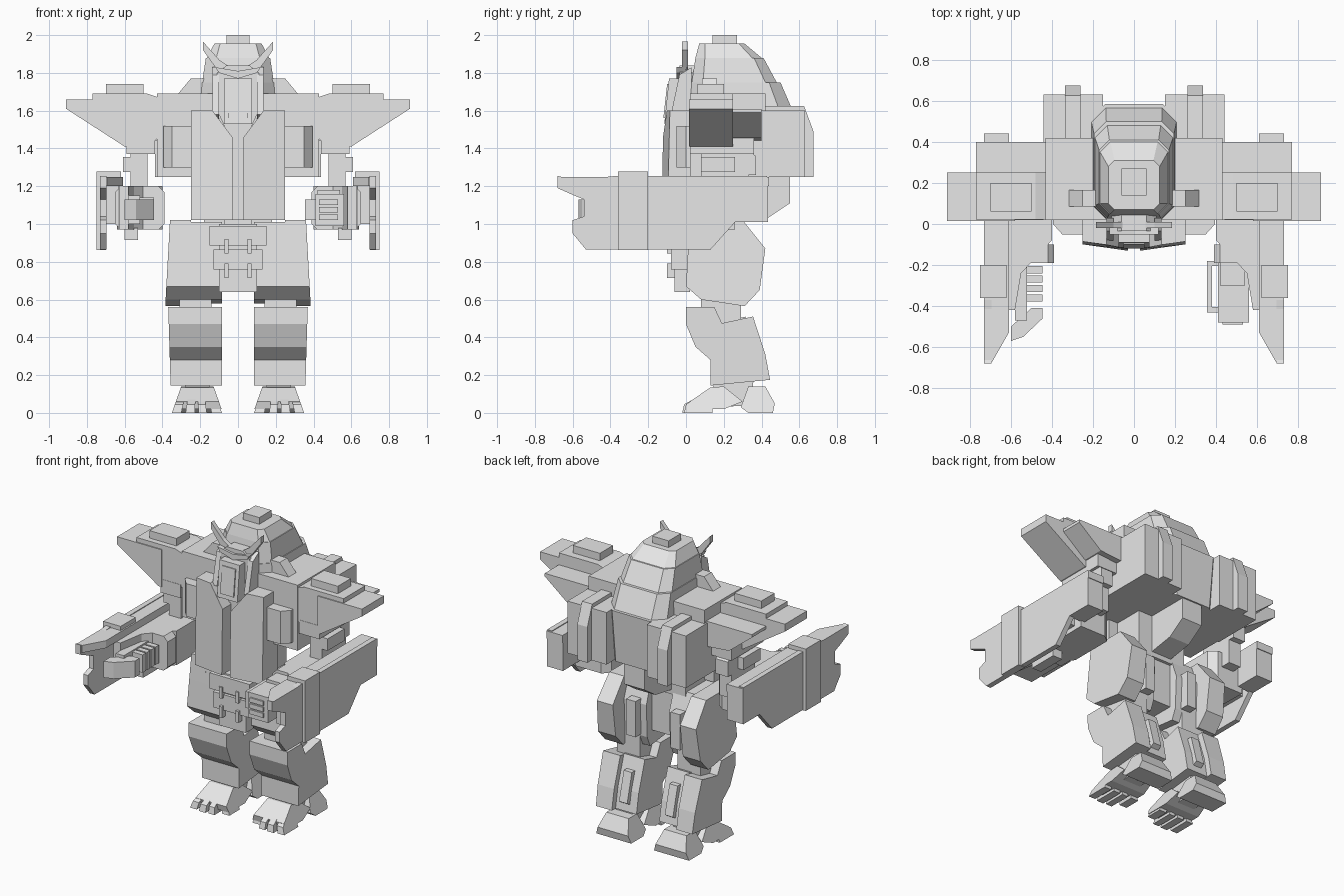
import bpy, bmesh, math

mat = bpy.data.materials.new("light_grey")
mat.diffuse_color = (0.8, 0.8, 0.8, 1)


def build(name, rings):
    """Closed skin through equally sized rings of points."""
    bm = bmesh.new()
    loops = [[bm.verts.new(p) for p in r] for r in rings]
    n = len(loops[0])
    for a, b in zip(loops, loops[1:]):
        for i in range(n):
            bm.faces.new((a[i], a[(i + 1) % n], b[(i + 1) % n], b[i]))
    bm.faces.new(loops[0])
    bm.faces.new(loops[-1])
    bmesh.ops.recalc_face_normals(bm, faces=bm.faces)
    me = bpy.data.meshes.new(name)
    bm.to_mesh(me)
    bm.free()
    me.materials.append(mat)
    ob = bpy.data.objects.new(name, me)
    bpy.context.collection.objects.link(ob)
    return ob


def prism(name, axis, pts, levels, both=False, tweak=None):
    """Profile swept along an axis, optionally mirrored and reshaped point by point."""
    for s in ((1, -1) if both else (1,)):
        rings = []
        for d in levels:
            ring = []
            for u, v in pts:
                p = {'x': (d, u, v), 'y': (u, d, v), 'z': (u, v, d)}[axis]
                p = tweak(*p) if tweak else p
                ring.append((p[0] * s, p[1], p[2]))
            rings.append(ring)
        build(name + ("" if not both else "_right" if s > 0 else "_left"), rings)


def box(name, x, y, z, both=False):
    prism(name, 'z', [(x[0], y[0]), (x[1], y[0]), (x[1], y[1]), (x[0], y[1])], z, both)


def tier(name, low, high):
    """Tapered block with cut corners; each end is (z, half width, front, back, cut)."""
    rings = []
    for z, w, f, b, c in (low, high):
        h = [(w - c, f), (w, f + c), (w, b - c), (w - c, b)]
        rings.append([(x, y, z) for x, y in h + [(-x, y) for x, y in reversed(h)]])
    build(name, rings)


# Hooded head in stacked tiers
tier("hood_base", (1.25, .2, .02, .56, .07), (1.6, .21, .02, .585, .07))
tier("hood_lower", (1.6, .207, .02, .565, .07), (1.75, .195, .03, .5, .06))
tier("hood_middle", (1.75, .19, .03, .48, .06), (1.88, .17, .05, .41, .05))
tier("hood_upper", (1.88, .165, .05, .4, .05), (1.955, .125, .07, .31, .03))
box("hood_cap", (-.06, .06), (.14, .27), (1.95, 2.0))

# Face, cheeks and crest
prism("face", 'y', [(-.11, 1.8), (-.11, 1.6), (-.05, 1.47), (.05, 1.47), (.11, 1.6), (.11, 1.8),
                    (.06, 1.84), (-.06, 1.84)], [-.035, .06])
prism("mask", 'x', [(-.09, 1.77), (-.115, 1.53), (-.03, 1.53), (-.03, 1.77)], [-.075, .075])
prism("mask_panel", 'x', [(-.1, 1.74), (-.12, 1.56), (-.08, 1.56), (-.08, 1.74)], [-.05, .05])
prism("cheek", 'x', [(-.035, 1.79), (.03, 1.83), (.03, 1.55), (-.08, 1.58)], [.1, .135], True)
prism("brow", 'y', [(0, 1.77), (.1, 1.8), (.12, 1.83), (0, 1.81)], [-.05, 0], True)
prism("crest", 'y', [(.01, 1.76), (.12, 1.83), (.185, 1.92), (.185, 1.965), (.1, 1.87), (.01, 1.81)],
      [-.02, .01], True)

# Chest with open coat plates
box("chest", (-.43, .43), (.02, .42), (1.25, 1.69))
prism("coat_plate", 'y', [(.03, 1.02), (.25, 1.02), (.25, 1.6), (.135, 1.6), (.03, 1.46)], [-.13, .06], True,
      lambda x, y, z: (x, y + (.14 * (x - .03) + .04 * max(0, z - 1.25) if y < 0 else 0), z))
box("coat_lining", (-.1, .1), (-.03, .1), (1.02, 1.5))
prism("chest_pocket", 'z', [(.25, .03), (.25, -.05), (.35, -.05), (.395, 0), (.395, .03)], [1.3, 1.52], True)
prism("collar_fin", 'y', [(.15, 1.68), (.325, 1.68), (.25, 1.77), (.15, 1.77)], [.085, .165], True)

# Backpack
box("backpack", (.15, .44), (.28, .63), (1.25, 1.6), True)
prism("backpack_rib", 'x', [(.36, 1.25), (.36, 1.625), (.625, 1.625), (.675, 1.49), (.675, 1.25)],
      [.26, .335], True)

# Waist and front apron
prism("waist", 'x', [(.02, .95), (.02, 1.26), (.55, 1.26), (.55, 1.11), (.43, 1.03), (.25, 1.0)], [-.075, .075])
box("waist_core", (-.18, .18), (.03, .26), (.97, 1.26))
box("pelvis", (-.1, .1), (.0, .24), (.68, 1.0))
box("apron", (-.1, .1), (-.06, .02), (.64, 1.0))
box("apron_top", (-.15, .15), (-.09, .02), (.885, .99))
box("apron_middle", (-.13, .13), (-.08, .02), (.76, .865))
for z in (.74, .87):
    box("apron_clip", (.05, .072), (-.1, -.05), (z - .025, z + .05), True)

# Shoulders: raised front wing and lower rear wing
prism("shoulder", 'y', [(.42, 1.46), (.42, 1.67), (.48, 1.69), (.77, 1.69), (.77, 1.53), (.6, 1.41), (.47, 1.41)],
      [.022, .25], True)
prism("shoulder_wing", 'y', [(.58, 1.41), (.58, 1.66), (.91, 1.66), (.91, 1.61), (.6, 1.41)], [.015, .25], True)
prism("rear_wing", 'y', [(.42, 1.44), (.42, 1.61), (.77, 1.61), (.77, 1.59), (.6, 1.455)], [.24, .4], True)
box("shoulder_cap", (.5, .7), (.06, .2), (1.69, 1.74), True)
box("shoulder_joint", (.44, .59), (.02, .36), (1.37, 1.46), True)

# Arms
prism("elbow", 'x', [(.12, 1.26), (.12, 1.33), (.16, 1.39), (.33, 1.39), (.37, 1.36), (.37, 1.26)],
      [.48, .57], True)
box("elbow_guard", (.5, .61), (.08, .26), (1.275, 1.355), True)
box("upper_arm", (.48, .57), (.08, .33), (1.1, 1.38), True)
prism("forearm", 'z', [(.4, .22), (.4, -.08), (.55, -.24), (.58, -.42), (.63, -.42), (.64, .26), (.45, .26)],
      [.97, 1.2], True)
box("forearm_keel", (.53, .6), (-.25, -.05), (.915, .98), True)
prism("wrist_cuff", 'y', [(.39, 1.0), (.42, .97), (.62, .97), (.65, 1.0), (.65, 1.17), (.62, 1.2), (.42, 1.2),
                          (.39, 1.17)], [-.19, -.1], True)

# Arm shields with notched front ends and a closed rear wall
side = [(-.68, 1.255), (-.59, 1.23), (-.37, 1.255), (.43, 1.255), (.43, 1.01), (.26, 1.01), (.13, .865),
        (-.53, .865), (-.6, .95), (-.6, 1.02), (-.54, 1.04), (-.54, 1.13), (-.59, 1.15), (-.68, 1.19)]
prism("arm_shield", 'x', side, [.695, .73], True)
prism("shield_lip", 'z', [(.61, .44), (.61, -.53), (.69, -.67), (.73, -.67), (.73, .44)], [1.2, 1.25], True)
box("shield_rear", (.61, .73), (.25, .435), (1.01, 1.24), True)
box("shield_band", (.7, .75), (-.36, -.2), (.862, 1.275), True)
box("shield_band_top", (.62, .75), (-.36, -.2), (1.23, 1.278), True)
box("shield_mount", (.6, .7), (-.1, .2), (1.0, 1.2), True)

# Gripping fist on one side
box("fist", (.41, .56), (-.48, -.13), (.99, 1.16))
box("fist_thumb", (.42, .54), (-.3, -.13), (1.12, 1.18))
for z in (1.02, 1.06, 1.1):
    box("fist_finger", (.43, .53), (-.49, -.4), (z, z + .03))
box("guard_bar", (.355, .38), (-.43, -.18), (1.02, 1.13))
for y in (-.43, -.205):
    box("guard_end", (.36, .42), (y, y + .025), (1.02, 1.13))

# Open hand on the other side
box("palm", (-.58, -.52), (-.47, -.15), (1.0, 1.15))
for i in range(4):
    box("finger", (-.53, -.445), (-.24 - i * .046, -.205 - i * .046), (1.02, 1.14))
prism("fingertip", 'z', [(-.6, -.57), (-.54, -.55), (-.445, -.46), (-.445, -.41), (-.5, -.41), (-.6, -.5)],
      [1.02, 1.13])


# Thighs: outer shell flaring downward, inner body and rear strut
def flare(x, y, z):
    return (x + (.055 * (.66 - z) if x > .3 else 0), y, z)


thigh = [(.02, 1.02), (.3, 1.02), (.42, .87), (.39, .65), (.31, .565), (.08, .6), (0, .67), (.01, .85)]
prism("thigh_shell", 'x', thigh, [.25, .38], True, flare)
prism("thigh_body", 'x', [(.02, 1.01), (.25, 1.01), (.3, .87), (.29, .65), (.26, .58), (.08, .6), (0, .67),
                          (.01, .85)], [.085, .26], True)
box("thigh_strut", (.13, .2), (.25, .35), (.66, .9), True)
box("knee", (.14, .31), (.08, .29), (.46, .66), True)

# Calves
calf = [(0, .56), (.15, .56), (.19, .475), (.355, .51), (.42, .31), (.445, .175), (.13, .145), (.13, .28),
        (.05, .35), (0, .47)]
prism("calf_shell", 'x', calf, [.24, .36], True, lambda x, y, z: (x + (.03 * (z - .25) if x > .3 else 0), y, z))
prism("calf_body", 'x', [(y if y < .2 else y - .04, z) for y, z in calf], [.085, .245], True)
prism("calf_bar", 'x', [(.3, .43), (.375, .43), (.425, .24), (.36, .2)], [.14, .2], True)


# Feet narrow toward the top: ankle, toe block, claws and heel
def narrow(x, y, z):
    return (.215 + (x - .215) * (1 - 2.6 * z), y, z)


prism("ankle", 'x', [(.16, .03), (.14, .17), (.36, .19), (.34, .04)], [.15, .28], True)
prism("foot", 'x', [(.03, .02), (.02, .06), (.13, .135), (.2, .14), (.3, .06), (.2, .02)], [.08, .35],
      True, narrow)
for x, w, front in ((.085, .055, .03), (.165, .045, -.015), (.228, .05, -.02), (.3, .05, -.01)):
    prism("toe", 'x', [(front, 0), (front + .01, .045), (.07, .09), (.14, .08), (.14, 0)], [x, x + w], True, narrow)
prism("heel", 'x', [(.29, .03), (.33, 0), (.46, 0), (.47, .05), (.42, .14), (.33, .14)], [.085, .345],
      True, narrow)
